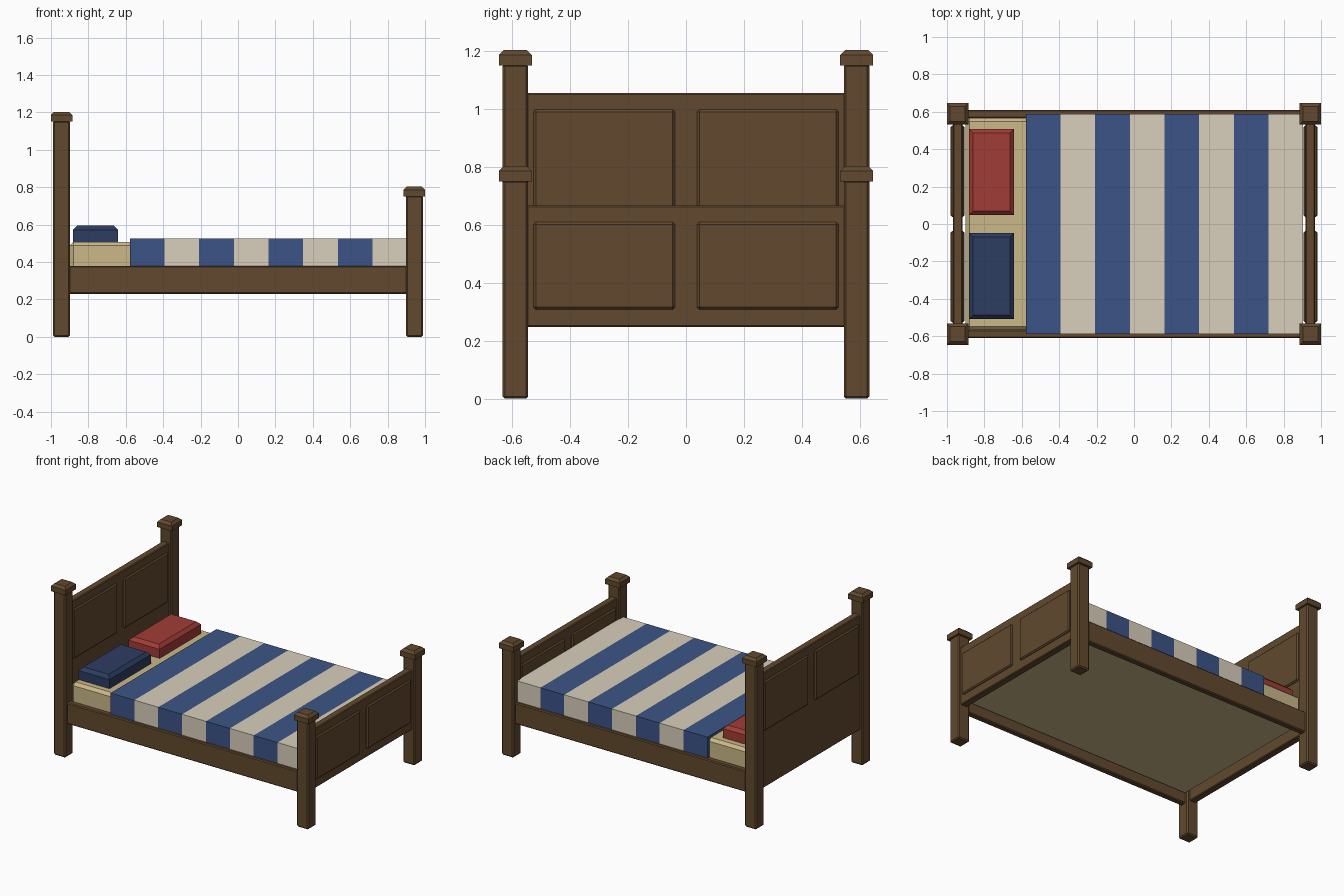
import bpy, bmesh

if "Cube" in bpy.data.objects:
    bpy.data.objects.remove(bpy.data.objects["Cube"])

def lin(c):
    c /= 255
    return c / 12.92 if c <= 0.04045 else ((c + 0.055) / 1.055) ** 2.4

def material(name, r, g, b):
    m = bpy.data.materials.new(name)
    m.diffuse_color = (lin(r), lin(g), lin(b), 1)
    m.use_nodes = True
    m.node_tree.nodes["Principled BSDF"].inputs["Base Color"].default_value = m.diffuse_color
    return m

wood = material("brown wood", 97, 73, 46)
blue = material("stripe blue", 60, 84, 134)
cream = material("stripe cream", 217, 207, 187)
linen = material("mattress tan", 203, 184, 137)
red = material("pillow red", 161, 60, 54)
navy = material("pillow navy", 44, 60, 97)

def finish(name, bm, *mats):
    bmesh.ops.recalc_face_normals(bm, faces=bm.faces)
    me = bpy.data.meshes.new(name)
    bm.to_mesh(me)
    bm.free()
    for m in mats:
        me.materials.append(m)
    ob = bpy.data.objects.new(name, me)
    bpy.context.collection.objects.link(ob)
    return ob

def box_mesh(x, y, z):
    """Cube filling the (min, max) ranges."""
    bm = bmesh.new()
    bmesh.ops.create_cube(bm, size=1)
    for v in bm.verts:
        v.co = [r[0] + (c + 0.5) * (r[1] - r[0]) for c, r in zip(v.co, (x, y, z))]
    return bm

def box(name, x, y, z, mat, bevel=0.0):
    bm = box_mesh(x, y, z)
    if bevel:
        bmesh.ops.bevel(bm, geom=bm.edges[:], offset=bevel, segments=1,
                        affect='EDGES', profile=0.5)
    return finish(name, bm, mat)

def chamfer_top(name, x, y, z, mat, c):
    """Box whose top rim slopes inwards by c."""
    bm = box_mesh(x, y, (z[0], z[1] - c))
    bm.normal_update()
    top = max(bm.faces, key=lambda f: f.calc_center_median().z)
    new = bmesh.ops.extrude_discrete_faces(bm, faces=[top])['faces'][0]
    cx, cy = sum(x) / 2, sum(y) / 2
    for v in new.verts:
        v.co.x += c if v.co.x < cx else -c
        v.co.y += c if v.co.y < cy else -c
        v.co.z += c
    bmesh.ops.remove_doubles(bm, verts=bm.verts, dist=1e-5)
    return finish(name, bm, mat)

def around(c, h):
    return (c - h, c + h)

# Head and foot ends: posts with caps, board, raised panels
PX, PY = 0.943, 0.589
for end, cx, post_h, board_top, panel_low in (("head", -PX, 1.15, 1.055, 0.65),
                                              ("foot", PX, 0.75, 0.667, 0.308)):
    for side, cy in (("front", -PY), ("back", PY)):
        box(f"{end}_{side}_post", around(cx, 0.0455), around(cy, 0.0445),
            (0, post_h + 0.005), wood, 0.008)
        chamfer_top(f"{end}_{side}_cap", around(cx, 0.057), around(cy, 0.057),
                    (post_h, post_h + 0.053), wood, 0.017)
    box(f"{end}board", around(cx, 0.025), (-0.56, 0.56), (0.247, board_top), wood, 0.005)
    for side, s in (("front", -1), ("back", 1)):
        box(f"{end}board_{side}_panel", around(cx, 0.037), around(s * 0.282, 0.244),
            (panel_low, board_top - 0.057), wood, 0.008)

# Side rails
for side, s in (("front", -1), ("back", 1)):
    box(f"{side}_rail", (-0.91, 0.91), around(s * 0.588, 0.021), (0.23, 0.379), wood, 0.006)

# Mattress, held between the rails above their lower edge
box("mattress", (-0.9, 0.9), (-0.567, 0.567), (0.29, 0.508), linen, 0.02)

# Striped blanket: eight bands alternating along x
X0, X1, N = -0.578, 0.904, 8
step = (X1 - X0) / N
bm = box_mesh((X0, X1), (-0.588, 0.588), (0.375, 0.525))
for i in range(1, N):
    bmesh.ops.bisect_plane(bm, geom=bm.verts[:] + bm.edges[:] + bm.faces[:],
                           plane_co=(X0 + i * step, 0, 0), plane_no=(1, 0, 0))
for f in bm.faces:
    band = int((f.calc_center_median().x - X0) / step)
    f.material_index = min(max(band, 0), N - 1) % 2
finish("blanket", bm, blue, cream)

# Pillows
for name, s, mat in (("front_pillow", -1, navy), ("back_pillow", 1, red)):
    chamfer_top(name, (-0.882, -0.642), around(s * 0.278, 0.23), (0.5, 0.594), mat, 0.022)
